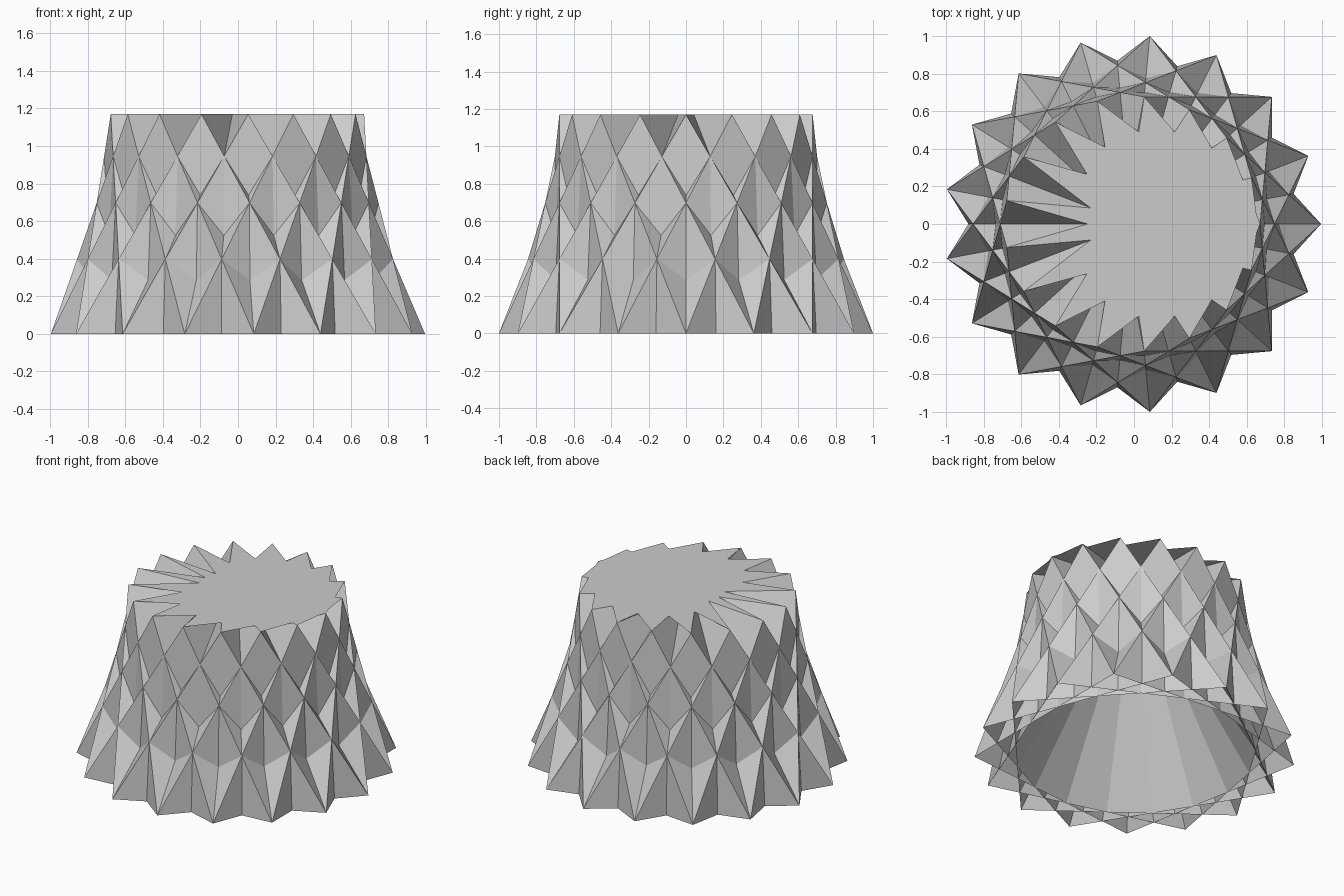
import bpy, bmesh, math
from mathutils import Vector

cube = bpy.data.objects.get("Cube")
if cube:
    bpy.data.objects.remove(cube, do_unlink=True)

N = 17                      # points of each star
AXIS_X = -0.0086            # axis offset that centres the odd-sided star
R_BOTTOM, R_TOP, HEIGHT = 1.0043, 0.68, 1.17

grey = bpy.data.materials.new("light grey")
grey.use_nodes = True
grey.diffuse_color = (0.6, 0.6, 0.6, 1)
grey.node_tree.nodes["Principled BSDF"].inputs["Base Color"].default_value = (0.6, 0.6, 0.6, 1)


def ring(r, z):
    """Points of one star, counted round from +x."""
    angles = [2 * math.pi * k / N for k in range(N)]
    return [Vector((AXIS_X + r * math.cos(a), r * math.sin(a), z)) for a in angles]


def finish(bm, name):
    mesh = bpy.data.meshes.new(name)
    bm.to_mesh(mesh)
    bm.free()
    mesh.materials.append(grey)
    obj = bpy.data.objects.new(name, mesh)
    bpy.context.collection.objects.link(obj)


# Star cupola wall: every bottom chord carries an upright triangle
# and a square that leans in to a long chord of the top star
bm = bmesh.new()
low = [bm.verts.new(p) for p in ring(R_BOTTOM, 0)]
high = [bm.verts.new(p) for p in ring(R_TOP, HEIGHT)]
for k in range(N):
    a, b = low[k], low[(k + 4) % N]
    bm.faces.new((a, b, high[(k + 2) % N]))
    bm.faces.new((a, b, high[(k + 6) % N], high[(k - 2) % N]))
finish(bm, "star_wall")

# Inner ends of the notches in the flat top, from +x round to -x
NOTCHES = [(0.652, 0.05), (0.58, 0.235), (0.414, 0.405), (0.217, 0.49), (0.025, 0.49),
           (-0.155, 0.41), (-0.25, 0.265), (-0.23, 0.085), (-0.245, 0.0)]
mirrored = [(x, -y) for x, y in reversed(NOTCHES[:-1])]

# Flat top: the star points alternate with the notch ends
bm = bmesh.new()
outline = []
for tip, (x, y) in zip(ring(R_TOP, HEIGHT), NOTCHES + mirrored):
    outline += [bm.verts.new(tip), bm.verts.new((x, y, HEIGHT))]
bm.faces.new(outline)
finish(bm, "star_top")
